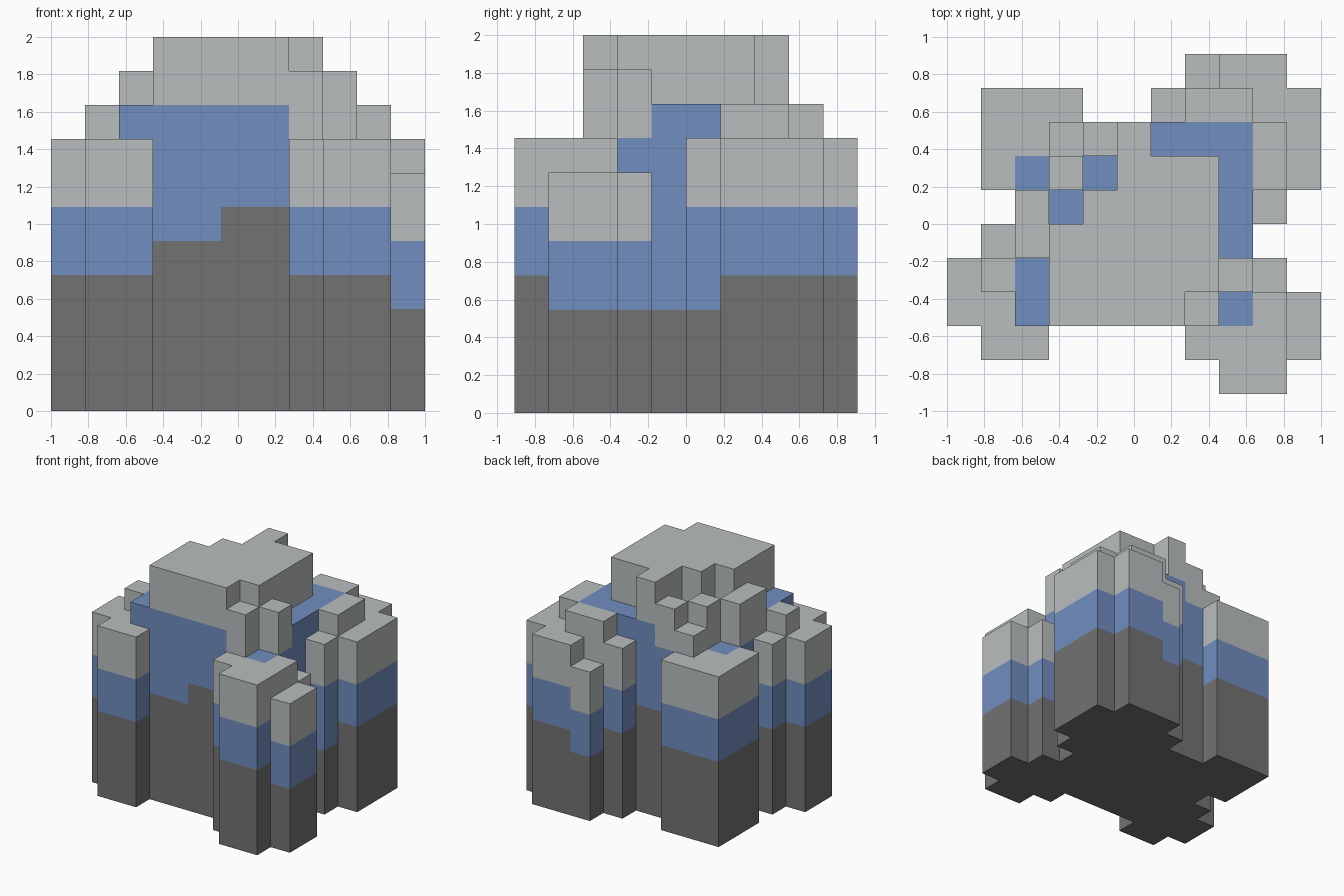
import bpy
import bmesh
import math
from mathutils import Vector

if "Cube" in bpy.data.objects:
    bpy.data.objects.remove(bpy.data.objects["Cube"], do_unlink=True)

UNIT = 2 / 11

# Plan of block columns, front row first, left to right along x
PLAN = [
    "........aa.",
    ".aa....aaab",
    "aavmmnndwab",
    "acvmmmmmdb.",
    ".admmmmmv..",
    "..dvmmmmvs.",
    ".awdvmmmvca",
    ".aacdmvvvca",
    ".aaa..accaa",
    ".......baa.",
]

# Column kinds: top of dark base, top of blue band, top of pale cap
KINDS = {
    "a": (4, 6, 8),    # outer column
    "b": (3, 5, 7),    # short outer column
    "s": (3, 6, 8),    # side column
    "c": (4, 7, 9),    # middle step
    "d": (5, 8, 10),   # upper step
    "m": (5, 9, 11),   # summit
    "n": (6, 9, 11),   # summit with raised base
    "v": (3, 9, 9),    # high blue ledge
    "w": (4, 8, 8),    # low blue ledge
}

LAYERS = [
    ("rock_base", "dark grey", (0.17, 0.17, 0.17, 1)),
    ("blue_band", "blue", (0.165, 0.27, 0.53, 1)),
    ("pale_caps", "pale grey", (0.49, 0.515, 0.515, 1)),
]

AXES = [Vector(v) for v in ((1, 0, 0), (0, 1, 0), (0, 0, 1))]


def make_material(name, colour):
    mat = bpy.data.materials.new(name)
    mat.use_nodes = True
    mat.diffuse_color = colour
    mat.node_tree.nodes["Principled BSDF"].inputs["Base Color"].default_value = colour
    return mat


# Fill the blocks with their layer number
blocks = {}
for j, row in enumerate(PLAN):
    for i, kind in enumerate(row):
        if kind in KINDS:
            tops = KINDS[kind]
            for k in range(tops[2]):
                blocks[i, j, k] = sum(k >= t for t in tops)

origin = Vector((len(PLAN[0]) / 2, len(PLAN) / 2, 0))


def add_side(bm, cell, axis, sign):
    """Add one square side of a block, facing along sign * axis."""
    n = AXES[axis] * sign
    u = AXES[(axis + 1) % 3] * 0.5
    v = AXES[(axis + 2) % 3] * 0.5 * sign
    middle = Vector(cell) + Vector((0.5, 0.5, 0.5)) + n * 0.5 - origin
    corners = (middle - u - v, middle + u - v, middle + u + v, middle - u + v)
    bm.faces.new([bm.verts.new(c * UNIT) for c in corners])


# One object for each coloured layer, made of its exposed sides only
for layer, (part, colour_name, colour) in enumerate(LAYERS):
    bm = bmesh.new()
    for cell, number in blocks.items():
        if number != layer:
            continue
        for axis in range(3):
            for sign in (-1, 1):
                beside = list(cell)
                beside[axis] += sign
                if tuple(beside) not in blocks:
                    add_side(bm, cell, axis, sign)
    bmesh.ops.remove_doubles(bm, verts=bm.verts[:], dist=0.001)
    # Merge the squares into clean flat faces
    bmesh.ops.dissolve_limit(bm, angle_limit=math.radians(1),
                             verts=bm.verts[:], edges=bm.edges[:])
    mesh = bpy.data.meshes.new(part)
    bm.to_mesh(mesh)
    bm.free()
    mesh.materials.append(make_material(colour_name, colour))
    bpy.context.collection.objects.link(bpy.data.objects.new(part, mesh))
